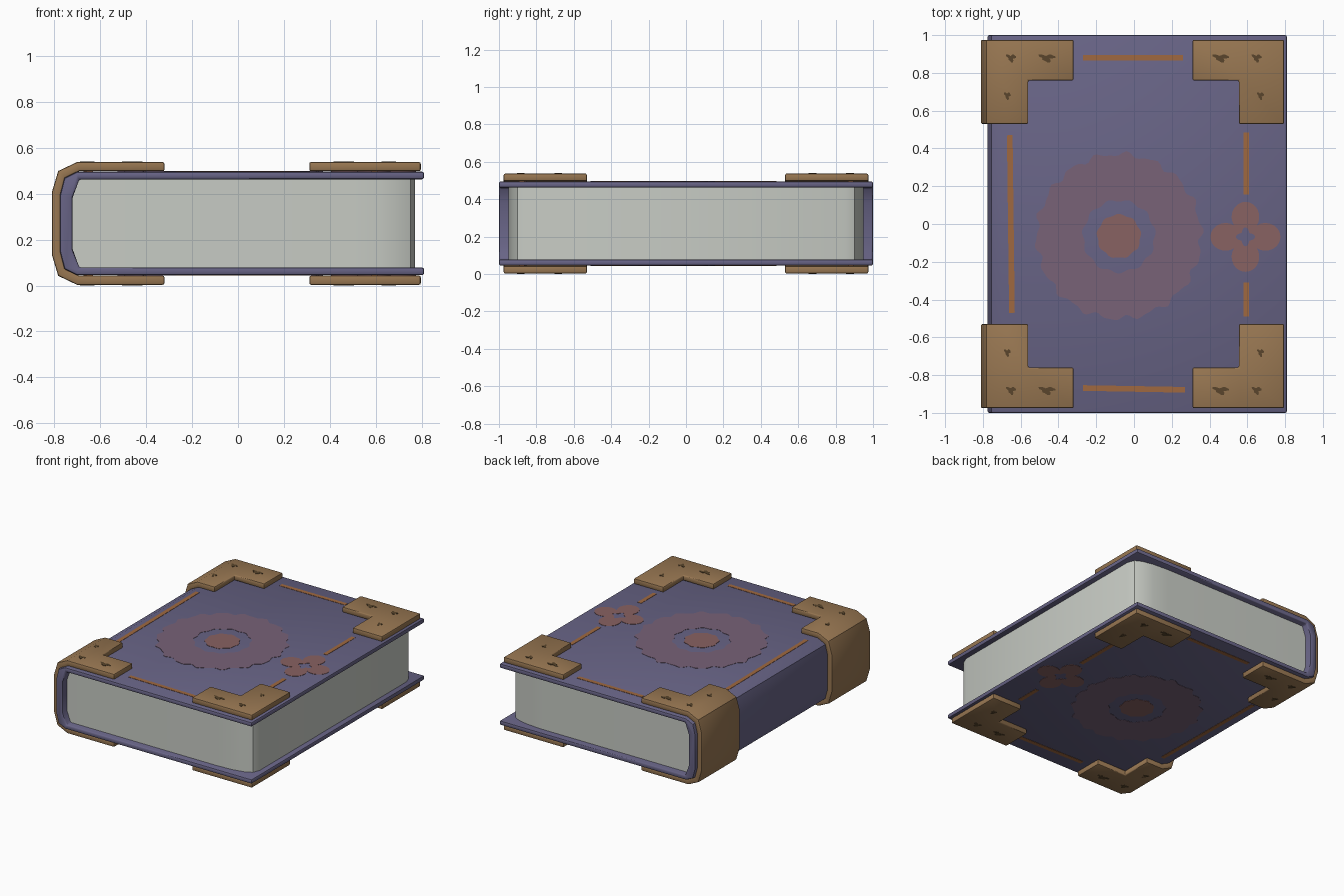
import bpy, bmesh, math
from mathutils import Matrix

cube = bpy.data.objects.get("Cube")
if cube:
    bpy.data.objects.remove(cube, do_unlink=True)


def material(name, rgb):
    m = bpy.data.materials.new(name)
    m.use_nodes = True
    m.diffuse_color = (*rgb, 1)
    bsdf = next(n for n in m.node_tree.nodes if n.type == "BSDF_PRINCIPLED")
    bsdf.inputs["Base Color"].default_value = (*rgb, 1)
    bsdf.inputs["Roughness"].default_value = 0.8
    return m


PURPLE = material("purple leather", (0.138, 0.127, 0.238))
BRASS = material("aged brass", (0.314, 0.184, 0.084))
TARNISH = material("dark tarnish", (0.10, 0.06, 0.025))
PAPER = material("grey paper", (0.578, 0.604, 0.558))
MAUVE = material("faded mauve", (0.188, 0.122, 0.185))
ROSE = material("dull rose", (0.25, 0.122, 0.122))
ORANGE = material("burnt orange", (0.352, 0.141, 0.051))

MID = 0.27  # height of the middle of the book


def finish(name, bm, mat, bevel=0, solid=0):
    """Turn a bmesh into an object with its modifiers applied and edges shaded."""
    me = bpy.data.meshes.new(name)
    bm.to_mesh(me)
    bm.free()
    me.materials.append(mat)
    o = bpy.data.objects.new(name, me)
    bpy.context.collection.objects.link(o)
    bpy.ops.object.select_all(action="DESELECT")
    o.select_set(True)
    bpy.context.view_layer.objects.active = o
    if solid:
        s = o.modifiers.new("solidify", "SOLIDIFY")
        s.thickness, s.offset, s.use_even_offset = solid, -1, True
        bpy.ops.object.modifier_apply(modifier=s.name)
    if bevel:
        b = o.modifiers.new("bevel", "BEVEL")
        b.width, b.segments = bevel, 2
        b.limit_method, b.angle_limit = "ANGLE", math.radians(60)
        bpy.ops.object.modifier_apply(modifier=b.name)
    bpy.ops.object.shade_smooth_by_angle(angle=math.radians(35))
    return o


def prism(points, offset):
    """Extrude a closed outline of 3D points."""
    bm = bmesh.new()
    bm.faces.new([bm.verts.new(p) for p in points])
    return thicken(bm, offset)


def thicken(bm, offset):
    r = bmesh.ops.extrude_face_region(bm, geom=bm.faces[:])
    bmesh.ops.translate(bm, vec=offset,
                        verts=[v for v in r["geom"] if isinstance(v, bmesh.types.BMVert)])
    bmesh.ops.recalc_face_normals(bm, faces=bm.faces[:])
    return bm


def both_halves(upper):
    """Continue an upper half profile (x, height above middle) to the lower half."""
    return [(x, MID + h) for x, h in upper] + [(x, MID - h) for x, h in reversed(upper)]


# Cover: one C-shaped section run from front to back
outer = both_halves([(0.81, 0.225), (-0.70, 0.225), (-0.755, 0.198), (-0.775, 0.12)])
inner = both_halves([(0.81, 0.192), (-0.69, 0.192), (-0.72, 0.11)])
section = outer + inner[::-1]
finish("cover", prism([(x, -1, z) for x, z in section], (0, 2, 0)), PURPLE, bevel=0.01)

# Page block with softly rounded fore-edge corners
edge = [(-0.73, 0.95), (0.5, 0.95), (0.62, 0.942), (0.70, 0.925), (0.75, 0.90), (0.77, 0.85)]
plan = edge + [(x, -y) for x, y in reversed(edge)]
finish("pages", prism([(x, y, MID - 0.2) for x, y in plan], (0, 0, 0.4)), PAPER)


# Metal corners: sheets with an L-shaped notch, then thickened
def bracket(name, path, sy):
    rows = sorted(sy * y for y in (0.53, 0.76, 0.975))
    bm = bmesh.new()
    grid = [[bm.verts.new((x, y, z)) for y in rows] for x, z in path]
    for a, b in zip(grid, grid[1:]):
        for j in range(2):
            xc = (a[j].co.x + b[j].co.x) / 2
            yc = (rows[j] + rows[j + 1]) / 2
            if abs(yc) < 0.76 and -0.56 < xc < 0.555:
                continue
            bm.faces.new((a[j], a[j + 1], b[j + 1], b[j]))
    bmesh.ops.delete(bm, geom=[v for v in bm.verts if not v.link_faces], context="VERTS")
    finish(name, bm, BRASS, bevel=0.008, solid=0.04)


TOP = 0.267  # bracket face above the middle
strap = both_halves([(-0.32, TOP), (-0.56, TOP), (-0.70, TOP), (-0.782, 0.228), (-0.81, 0.135)])
fore = [(0.795, MID + TOP), (0.555, MID + TOP), (0.31, MID + TOP)]
for sy, where in ((-1, "front"), (1, "back")):
    bracket(where + "_spine_bracket", strap, sy)
    bracket(where + "_upper_corner", fore, sy)
    bracket(where + "_lower_corner", [(x, 2 * MID - z) for x, z in fore[::-1]], sy)


# Thin painted plates
def ring(name, centre, r_in, r_out, mat, side, level, sides=96, stretch=1):
    """Flat ring whose two radii are functions of the angle."""
    bm = bmesh.new()
    loops = []
    for k in range(sides):
        t = math.tau * k / sides
        loops.append([bm.verts.new((centre[0] + r(t) * math.cos(t) * stretch,
                                    centre[1] + r(t) * math.sin(t),
                                    MID + side * level)) for r in (r_in, r_out)])
    for k in range(sides):
        a, b = loops[k - 1], loops[k]
        bm.faces.new((a[0], a[1], b[1], b[0]))
    bmesh.ops.remove_doubles(bm, verts=bm.verts[:], dist=1e-5)
    finish(name, thicken(bm, (0, 0, -side * 0.004)), mat)


def stripe(name, x, y, length, angle, side):
    bm = bmesh.new()
    bmesh.ops.create_cube(bm, size=1, matrix=Matrix.Translation((x, y, MID + side * 0.225))
                          @ Matrix.Rotation(math.radians(angle), 4, "Z")
                          @ Matrix.Diagonal((length, 0.03, 0.004, 1)))
    finish(name, bm, ORANGE)


def zero(t):
    return 0


def scallop(t):
    return 0.435 + 0.012 * math.sin(18 * t) + 0.006 * math.sin(31 * t)


def hole(t):
    return 0.19 + 0.007 * math.sin(11 * t)


def disc(t):
    return 0.115 + 0.004 * math.sin(9 * t)


def petals(t):
    return 0.085 + 0.1 * abs(math.cos(2 * t)) ** 0.8


def eye(t):
    return 0.04 + 0.01 * math.cos(4 * t)


def blot(t):
    return 0.018 + 0.006 * math.sin(3 * t) + 0.004 * math.cos(5 * t)


PAINT = 0.227
for side, face in ((1, "upper"), (-1, "lower")):
    ring(face + "_medallion_ring", (-0.08, -0.065), hole, scallop, MAUVE, side, PAINT, 144)
    ring(face + "_medallion_centre", (-0.08, -0.065), zero, disc, ROSE, side, PAINT)
    ring(face + "_flower", (0.59, -0.068), eye, petals, ROSE, side, PAINT)
    stripe(face + "_back_stripe", -0.005, 0.88, 0.53, 0, side)
    stripe(face + "_front_stripe", 0, -0.873, 0.54, -1, side)
    stripe(face + "_spine_stripe", -0.652, 0, 0.94, 90.7, side)
    stripe(face + "_fore_stripe_back", 0.595, 0.32, 0.33, 90, side)
    stripe(face + "_fore_stripe_front", 0.595, -0.4, 0.18, 90, side)
    # Tarnish spots on each metal corner
    for sx in (-1, 1):
        for sy in (-1, 1):
            for x, y, stretch in ((0.65, 0.88, 1.2), (0.46, 0.88, 2), (0.67, 0.68, 0.8)):
                ring(face + "_tarnish_spot", (sx * x, sy * y), zero, blot, TARNISH,
                     side, TOP + 0.002, 20, stretch)
